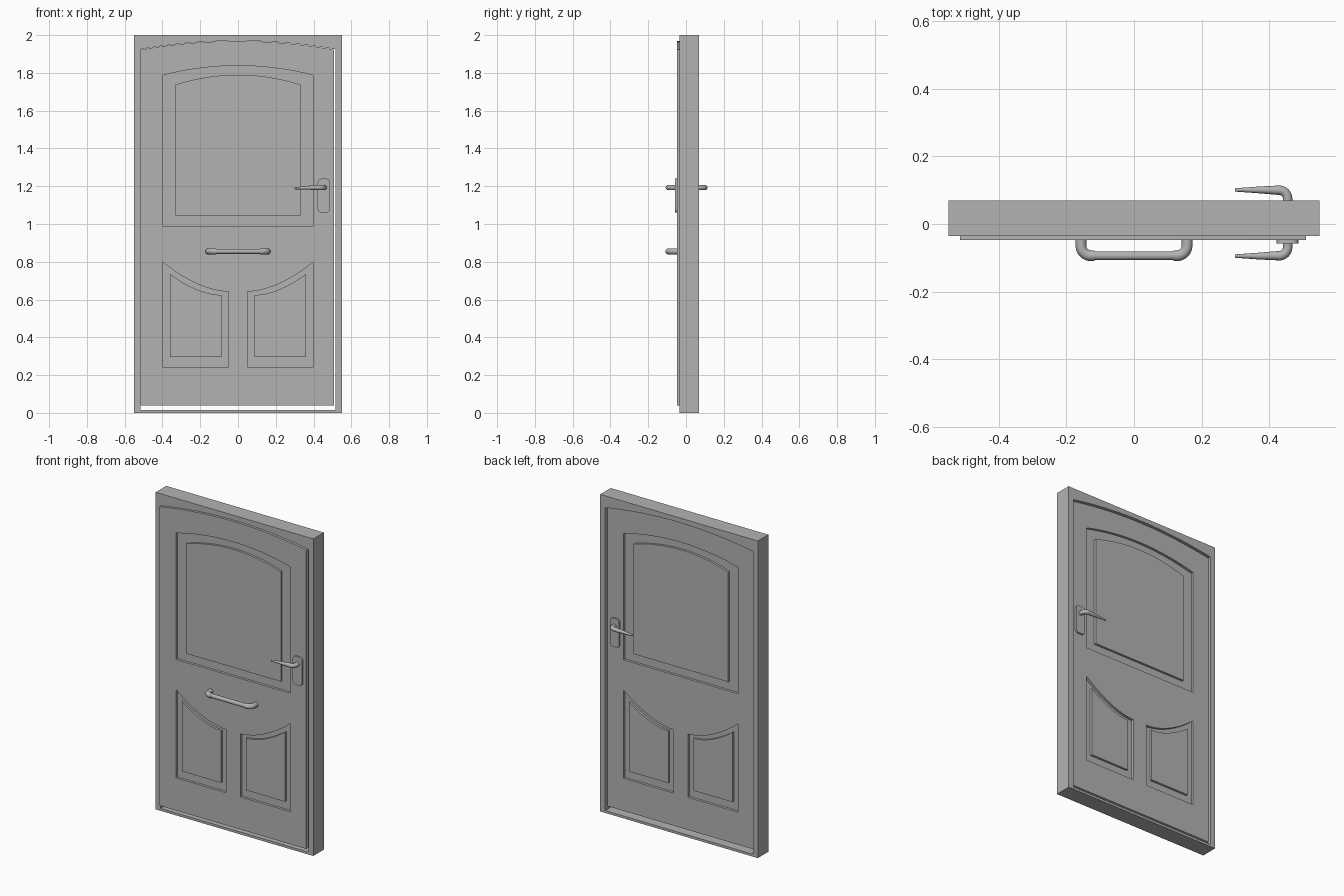
import bpy
from math import sin, cos, pi, radians
from mathutils import Matrix, Vector

cube = bpy.data.objects.get("Cube")
if cube:
    bpy.data.objects.remove(cube, do_unlink=True)

GREY = (0.45, 0.45, 0.45, 1)
grey = bpy.data.materials.new("plain grey")
grey.use_nodes = True
grey.diffuse_color = GREY
grey.node_tree.nodes["Principled BSDF"].inputs["Base Color"].default_value = GREY


def to_mesh(name, curve, matrix=Matrix()):
    """Turn a curve into a clean mesh object with the door's material."""
    temp = bpy.data.objects.new("temp", curve)
    bpy.context.collection.objects.link(temp)
    graph = bpy.context.evaluated_depsgraph_get()
    mesh = bpy.data.meshes.new_from_object(temp.evaluated_get(graph))
    bpy.data.objects.remove(temp, do_unlink=True)
    mesh.name = name
    mesh.transform(matrix)
    mesh.materials.clear()
    mesh.materials.append(grey)
    obj = bpy.data.objects.new(name, mesh)
    bpy.context.collection.objects.link(obj)
    bpy.ops.object.select_all(action="DESELECT")
    obj.select_set(True)
    bpy.context.view_layer.objects.active = obj
    bpy.ops.object.shade_smooth_by_angle(angle=radians(35))
    return obj


def slab(name, outlines, y0, y1):
    """Extrude x-z outlines from y0 to y1; inner outlines become holes."""
    curve = bpy.data.curves.new(name, "CURVE")
    curve.dimensions = "2D"
    curve.fill_mode = "BOTH"
    curve.extrude = (y1 - y0) / 2
    for points in outlines:
        spline = curve.splines.new("POLY")
        spline.points.add(len(points) - 1)
        for p, (x, z) in zip(spline.points, points):
            p.co = (x, z, 0, 1)
        spline.use_cyclic_u = True
    turn = Matrix.Translation((0, (y0 + y1) / 2, 0)) @ Matrix.Rotation(pi / 2, 4, "X")
    return to_mesh(name, curve, turn)


def tube(name, points, radii):
    """Round rod through the points, with a radius at each."""
    curve = bpy.data.curves.new(name, "CURVE")
    curve.dimensions = "3D"
    curve.bevel_depth = 1
    curve.bevel_resolution = 4
    curve.use_fill_caps = True
    spline = curve.splines.new("POLY")
    spline.points.add(len(points) - 1)
    for p, co, r in zip(spline.points, points, radii):
        p.co = (*co, 1)
        p.radius = r
    return to_mesh(name, curve)


def rect(x0, x1, z0, z1):
    return [(x0, z0), (x1, z0), (x1, z1), (x0, z1)]


def arched(x0, x1, z0, spring, crown, n=24):
    """Rectangle with a shallow arched top."""
    top = []
    for i in range(n + 1):
        t = i / n
        top.append((x1 + (x0 - x1) * t, spring + (crown - spring) * (1 - (2 * t - 1) ** 2)))
    return [(x0, z0), (x1, z0)] + top


def swept(side, x0, x1, z0, low, high, n=16):
    """Lower panel whose top sweeps up towards the outer edge."""
    top = [(side * (x1 + (x0 - x1) * i / n), low + (high - low) * (1 - i / n) ** 1.8)
           for i in range(n + 1)]
    return [(side * x0, z0), (side * x1, z0)] + top


def rounded(x0, x1, z0, z1, r, n=6):
    points = []
    corners = ((x1 - r, z1 - r), (x0 + r, z1 - r), (x0 + r, z0 + r), (x1 - r, z0 + r))
    for k, (cx, cz) in enumerate(corners):
        for i in range(n + 1):
            a = (k + i / n) * pi / 2
            points.append((cx + r * cos(a), cz + r * sin(a)))
    return points


def elbow(centre, start, end, n=8):
    """Quarter turn around the centre, from one offset to the other."""
    c, s, e = Vector(centre), Vector(start), Vector(end)
    return [c + s * cos(i / n * pi / 2) + e * sin(i / n * pi / 2) for i in range(n + 1)]


# Surround with arched opening and low threshold
slab("door_frame", [rect(-0.55, 0.55, 0, 2), arched(-0.515, 0.515, 0.015, 1.925, 1.97)],
     -0.035, 0.07)

# Door leaf with sunk panels and raised fields
FRONT, BACK, SINK = -0.047, 0.053, 0.016
sunk = {"upper": arched(-0.4, 0.4, 0.99, 1.787, 1.838)}
raised = {"upper": arched(-0.33, 0.33, 1.045, 1.738, 1.79)}
for label, side in (("lower_left", 1), ("lower_right", -1)):
    sunk[label] = swept(side, 0.05, 0.4, 0.243, 0.642, 0.8)
    raised[label] = swept(side, 0.088, 0.36, 0.295, 0.624, 0.735)

slab("door_leaf", [arched(-0.515, 0.509, 0.038, 1.923, 1.968)] + list(sunk.values()),
     FRONT, BACK)
for label in sunk:
    slab(label + "_panel", [sunk[label]], FRONT + SINK, BACK - SINK)
    slab(label + "_field", [raised[label]], FRONT + 0.002, BACK - 0.002)

# Lever handles on both faces
for label, face, out in (("front", FRONT, -1), ("back", BACK, 1)):
    y0, y1 = sorted((face, face + out * 0.011))
    slab(label + "_handle_plate", [rounded(0.422, 0.487, 1.06, 1.24, 0.02)], y0, y1)
    bend = elbow((0.43, face + out * 0.022, 1.193), (0.025, 0, 0), (0, out * 0.025, 0))
    path = [(0.455, face, 1.193)] + bend + [(0.37, face + out * 0.048, 1.192),
                                            (0.3, face + out * 0.048, 1.189)]
    tube(label + "_lever", path, [0.014] * (len(bend) + 1) + [0.01, 0.005])

# Pull bar with thicker bent ends
bar_y = -0.094
tube("pull_bar", [(-0.125, bar_y, 0.855), (0.125, bar_y, 0.855)], [0.013, 0.013])
for label, side in (("left", 1), ("right", -1)):
    bend = elbow((side * 0.127, bar_y + 0.03, 0.855), (side * 0.03, 0, 0), (0, -0.03, 0))
    path = [(side * 0.157, FRONT, 0.855)] + bend + [(side * 0.117, bar_y, 0.855)]
    tube(label + "_pull_bar_end", path, [0.016] * len(path))
